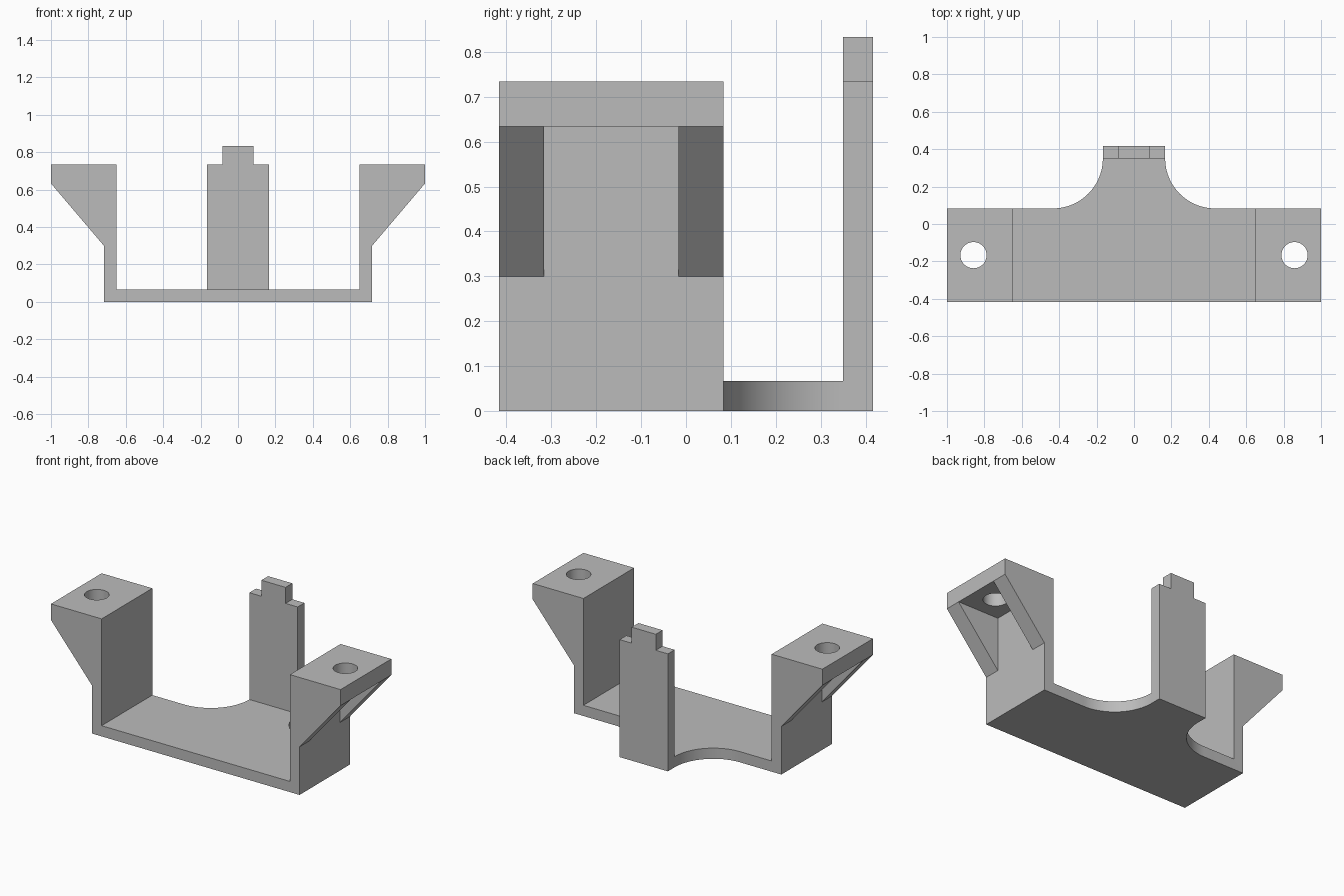
import bpy
import bmesh
from math import cos, sin, pi
from mathutils import Vector

cube = bpy.data.objects.get("Cube")
if cube:
    bpy.data.objects.remove(cube, do_unlink=True)

U = 1 / 30  # one design unit

grey = bpy.data.materials.new("plain grey")
grey.use_nodes = True
colour = (0.5, 0.5, 0.5, 1)
grey.diffuse_color = colour
grey.node_tree.nodes["Principled BSDF"].inputs["Base Color"].default_value = colour


def prism(name, outline, axis, start, end):
    """Extrude a flat outline along y (outline in x, z) or z (outline in x, y)."""
    bm = bmesh.new()
    if axis == "y":
        points = [(a, start, b) for a, b in outline]
        travel = Vector((0, end - start, 0))
    else:
        points = [(a, b, start) for a, b in outline]
        travel = Vector((0, 0, end - start))
    face = bm.faces.new([bm.verts.new(Vector(p) * U) for p in points])
    new = bmesh.ops.extrude_face_region(bm, geom=[face])["geom"]
    verts = [g for g in new if isinstance(g, bmesh.types.BMVert)]
    bmesh.ops.translate(bm, verts=verts, vec=travel * U)
    bmesh.ops.recalc_face_normals(bm, faces=bm.faces)
    mesh = bpy.data.meshes.new(name)
    bm.to_mesh(mesh)
    bm.free()
    mesh.materials.append(grey)
    obj = bpy.data.objects.new(name, mesh)
    bpy.context.collection.objects.link(obj)
    return obj


def combine(target, other, operation):
    """Apply a boolean and discard the second solid."""
    mod = target.modifiers.new("join", "BOOLEAN")
    mod.operation, mod.solver, mod.object = operation, "EXACT", other
    graph = bpy.context.evaluated_depsgraph_get()
    result = bpy.data.meshes.new_from_object(target.evaluated_get(graph))
    target.modifiers.clear()
    target.data = result
    bpy.data.objects.remove(other, do_unlink=True)


def mirrored(half):
    return half + [(-x, h) for x, h in reversed(half)]


FRONT, BACK, REAR = -12.5, 2.5, 12.5
WALL, INNER, FLOOR = 21.5, 19.5, 2

# Cradle: floor, side walls, gussets and mounting flanges
half = [(WALL, 0), (WALL, 9), (30, 19), (30, 22), (INNER, 22), (INNER, FLOOR)]
cradle = prism("bracket", mirrored(half), "y", FRONT, BACK)

# Pocket between the gussets and screw hole in each flange
for side in (-1, 1):
    pocket = [(side * x, z) for x, z in ((WALL, 8), (32, 8), (32, 19), (WALL, 19))]
    combine(cradle, prism("pocket_cutter", pocket, "y", FRONT + 3, BACK - 3), "DIFFERENCE")
    hole = [(side * 25.75 + 2.1 * cos(2 * pi * i / 48), -5 + 2.1 * sin(2 * pi * i / 48))
            for i in range(48)]
    combine(cradle, prism("hole_cutter", hole, "z", 17, 24), "DIFFERENCE")

# Rear floor tongue with concave fillets
R = 8
fillet = [(5 + R - R * sin(t), BACK + R - R * cos(t))
          for t in (pi / 2 * i / 24 for i in range(25))]
tongue = prism("tongue", mirrored([(5 + R, 0)] + fillet + [(5, REAR)]), "z", 0, FLOOR)
combine(cradle, tongue, "UNION")

# Upright back plate with a narrow tab on top
plate = mirrored([(5, 0), (5, 22), (2.5, 22), (2.5, 25)])
combine(cradle, prism("back_plate", plate, "y", REAR - 2, REAR), "UNION")

# Crisp edges, smooth holes and fillets
bm = bmesh.new()
bm.from_mesh(cradle.data)
bmesh.ops.remove_doubles(bm, verts=bm.verts, dist=1e-5)
bmesh.ops.dissolve_limit(bm, angle_limit=0.01, verts=bm.verts, edges=bm.edges)
bm.to_mesh(cradle.data)
bm.free()
bpy.ops.object.select_all(action="DESELECT")
cradle.select_set(True)
bpy.context.view_layer.objects.active = cradle
bpy.ops.object.shade_smooth_by_angle(angle=pi / 6)
